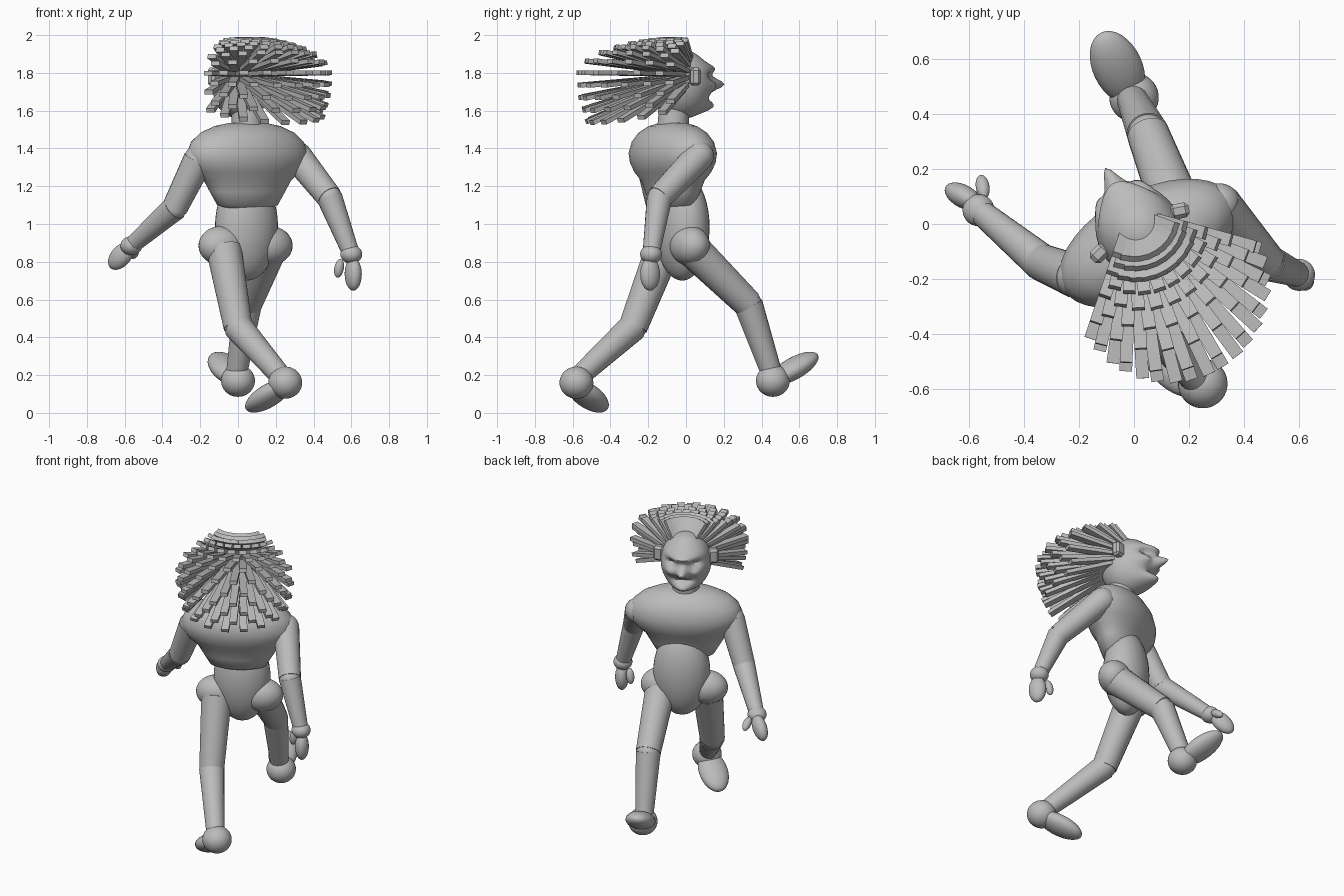
import bpy, bmesh, math
from mathutils import Matrix, Vector

cube = bpy.data.objects.get("Cube")
if cube:
    bpy.data.objects.remove(cube, do_unlink=True)

GREY = (0.5, 0.5, 0.5, 1)
mat = bpy.data.materials.new("plain grey")
mat.use_nodes = True
mat.diffuse_color = GREY
mat.node_tree.nodes["Principled BSDF"].inputs["Base Color"].default_value = GREY

YAW = math.radians(28)           # the body is turned towards the back right
TURN = Matrix.Rotation(YAW, 4, 'Z')


def add_object(name, bm, matrix=Matrix(), angle=40):
    mesh = bpy.data.meshes.new(name)
    bmesh.ops.recalc_face_normals(bm, faces=bm.faces)
    bm.to_mesh(mesh)
    bm.free()
    mesh.materials.append(mat)
    obj = bpy.data.objects.new(name, mesh)
    bpy.context.collection.objects.link(obj)
    obj.matrix_world = matrix
    if angle:
        bpy.ops.object.select_all(action='DESELECT')
        obj.select_set(True)
        bpy.context.view_layer.objects.active = obj
        bpy.ops.object.shade_smooth_by_angle(angle=math.radians(angle))
    return obj


def frame(axis):
    """Rotation whose local y follows the axis, with x kept level."""
    y = Vector(axis).normalized()
    x = y.cross(Vector((0, 0, 1)))
    x = x.normalized() if x.length > 0.05 else Vector((math.cos(YAW), math.sin(YAW), 0))
    return Matrix((x, y, x.cross(y).normalized())).transposed().to_4x4()


def ellipsoid(name, centre, semi, rot=TURN):
    bm = bmesh.new()
    bmesh.ops.create_uvsphere(bm, u_segments=32, v_segments=20, radius=1)
    bmesh.ops.scale(bm, vec=semi, verts=bm.verts)
    return add_object(name, bm, Matrix.Translation(centre) @ rot)


def limb(name, a, b, r1, r2):
    a, b = Vector(a), Vector(b)
    bm = bmesh.new()
    bmesh.ops.create_cone(bm, cap_ends=True, segments=20, radius1=r1, radius2=r2,
                          depth=(b - a).length)
    rot = (b - a).to_track_quat('Z', 'Y').to_matrix().to_4x4()
    return add_object(name, bm, Matrix.Translation((a + b) / 2) @ rot)


# Chest: a turned profile, widened across the shoulders
bm = bmesh.new()
profile = [(0, .16), (.3, .155), (.55, .138), (.78, .102), (.93, .055), (1, -.005),
           (.97, -.055), (.87, -.105), (.72, -.15), (.62, -.21), (.5, -.28), (0, -.33)]
pts = [bm.verts.new((r, 0, z)) for r, z in profile]
edges = [bm.edges.new(p) for p in zip(pts, pts[1:])]
bmesh.ops.spin(bm, geom=pts + edges, cent=(0, 0, 0), axis=(0, 0, 1),
               angle=math.tau, steps=36)
bmesh.ops.remove_doubles(bm, verts=bm.verts, dist=1e-4)
bmesh.ops.scale(bm, vec=(.35, .19, 1), verts=bm.verts)
add_object("chest", bm, Matrix.Translation((.05, -.07, 1.38)) @ TURN, 60)

# Belly, hips and neck
ellipsoid("belly", (.045, -.02, .985), (.175, .135, .285))
ellipsoid("left_hip", (.165, .02, .885), (.13, .1, .105))
ellipsoid("right_hip", (-.085, -.1, .885), (.13, .1, .105))
limb("neck", (.05, -.07, 1.48), (.045, -.06, 1.66), .085, .08)

# Legs: joints from hip to ankle, then the foot
legs = {
    "left": ((.165, .03, .87), (.05, .33, .575), (-.01, .46, .19),
             (-.06, .57, .235), (-.4, .85, .5)),
    "right": ((-.075, -.12, .87), (.0, -.28, .455), (.24, -.58, .18),
              (.16, -.52, .09), (-.69, .55, -.47)),
}
for side, (hip, knee, ankle, foot, toe) in legs.items():
    limb(side + "_thigh", hip, knee, .095, .077)
    limb(side + "_shin", knee, ankle, .077, .055)
    ellipsoid(side + "_knee", knee, (.072,) * 3)
    heel = Vector(ankle) + Vector((.01, 0, -.02))
    ellipsoid(side + "_heel", heel, (.09, .09, .085))
    ellipsoid(side + "_foot", foot, (.09, .155, .057), frame(toe))

# Arms: joints from shoulder to wrist, then hand and thumb
arms = {
    "left": ((.31, .07, 1.36), (.485, -.14, 1.14), (.6, -.185, .84),
             (.61, -.19, .735), (.01, 0, -1), (.535, -.17, .765), (-.2, .1, -1)),
    "right": ((-.21, -.19, 1.34), (-.335, -.14, 1.085), (-.565, .05, .885),
              (-.62, .1, .83), (-.55, .3, -.6), (-.55, .135, .85), (-.1, .6, -.4)),
}
for side, (shoulder, elbow, wrist, hand, point, thumb, tpoint) in arms.items():
    ellipsoid(side + "_shoulder", shoulder, (.078,) * 3)
    limb(side + "_upper_arm", shoulder, elbow, .08, .068)
    limb(side + "_forearm", elbow, wrist, .068, .045)
    ellipsoid(side + "_elbow", elbow, (.064,) * 3)
    ellipsoid(side + "_wrist", wrist, (.058, .058, .05))
    ellipsoid(side + "_hand", hand, (.042, .088, .055), frame(point))
    ellipsoid(side + "_thumb", thumb, (.025, .05, .025), frame(tpoint))

# Head: a sphere whose face is pushed out or in by soft bumps
# each bump: side, height, spread sideways, spread in height, push
bumps = [
    (0, .0, .035, .035, .095),      # nose
    (0, .085, .1, .028, .05),       # brow
    (0, -.12, .07, .035, .065),     # lower lip and chin
    (.075, .045, .03, .02, -.03),   # eye socket
    (.085, -.01, .035, .025, .03),  # cheek
    (0, -.07, .06, .016, -.03),     # mouth
]
bm = bmesh.new()
bmesh.ops.create_uvsphere(bm, u_segments=64, v_segments=40, radius=1)
bmesh.ops.scale(bm, vec=(.155, .17, .185), verts=bm.verts)
for v in bm.verts:
    if v.co.y > 0:
        face = min(1, v.co.y / .06)
        v.co.y += face * sum(
            p * math.exp(-((abs(v.co.x) - s) / ss) ** 2 - ((v.co.z - h) / hs) ** 2)
            for s, h, ss, hs, p in bumps)
head_place = Matrix.Translation((.02, -.03, 1.74)) @ TURN
add_object("head", bm, head_place, 60)

# Ears: bevelled blocks
for side, s in (("left", 1), ("right", -1)):
    bm = bmesh.new()
    bmesh.ops.create_cube(bm, size=1)
    bmesh.ops.scale(bm, vec=(.07, .055, .095), verts=bm.verts)
    bmesh.ops.bevel(bm, geom=bm.edges[:], offset=.014, segments=1, affect='EDGES')
    place = Matrix.Translation((s * .165, 0, .04)) @ Matrix.Rotation(-s * .3, 4, 'Z')
    add_object(side + "_ear", bm, head_place @ place, 0)

# Hair: square-cut locks fanning backwards from the forehead
bm = bmesh.new()
for row in range(13):
    el = math.radians(-23 + row * 6)
    for col in range(9):
        az = math.radians((col - 4) * 11 + (2.5 if row % 2 else -2.5))
        reach = .65 * math.cos(az) ** .8
        if el > 0:
            reach = min(reach, 1 / math.hypot(math.cos(el) / reach, math.sin(el) / .2))
        start = .03
        rot = Matrix.Rotation(az, 4, 'Z') @ Matrix.Rotation(el, 4, 'X').inverted()
        shape = Matrix.Diagonal((.046, reach - start, .024, 1))
        mid = Matrix.Translation((0, -(start + reach) / 2, 0))
        bmesh.ops.create_cube(bm, size=1, matrix=rot @ mid @ shape)
add_object("hair", bm, Matrix.Translation((-.005, .04, 1.79)) @ TURN, 0)
